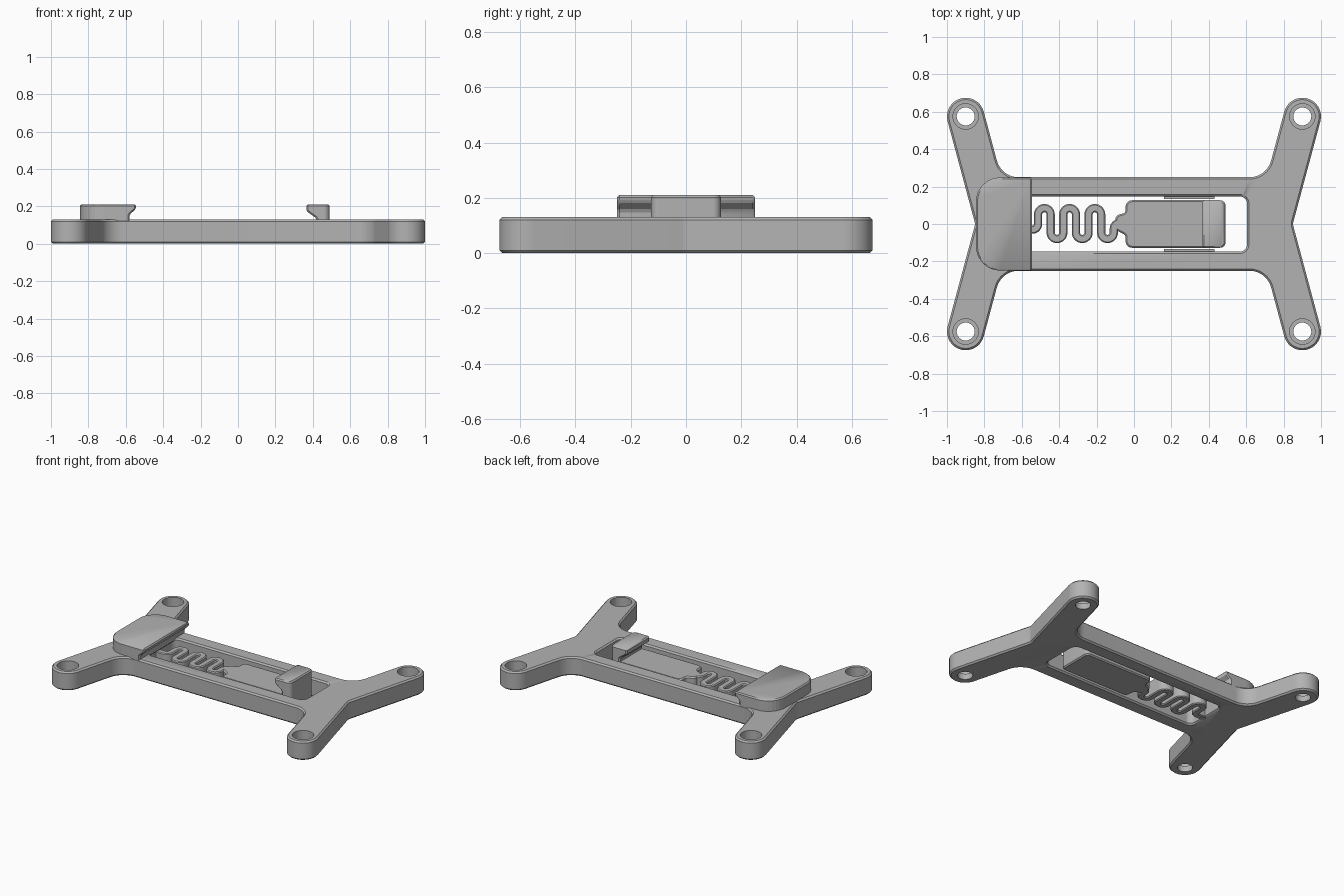
import bpy, bmesh, math
from mathutils import Vector

if "Cube" in bpy.data.objects:
    bpy.data.objects.remove(bpy.data.objects["Cube"])

GREY = (0.45, 0.45, 0.45, 1)
grey = bpy.data.materials.new("plain_grey")
grey.use_nodes = True
grey.diffuse_color = GREY
grey.node_tree.nodes["Principled BSDF"].inputs["Base Color"].default_value = GREY


def fillet(points, closed=True, steps=8):
    """Round each (x, y, radius) corner of a path."""
    out = []
    n = len(points)
    for i, (x, y, r) in enumerate(points):
        p = Vector((x, y))
        if r == 0 or (not closed and i in (0, n - 1)):
            out.append(p)
            continue
        u = (Vector(points[i - 1][:2]) - p).normalized()
        v = (Vector(points[(i + 1) % n][:2]) - p).normalized()
        half = u.angle(v) / 2
        t = r / math.tan(half)
        c = p + (u + v).normalized() * (r / math.sin(half))
        a, b = p + u * t - c, p + v * t - c
        sweep = math.pi - 2 * half
        for k in range(steps + 1):
            f = k / steps
            q = c + (a * math.sin((1 - f) * sweep) + b * math.sin(f * sweep)) / math.sin(sweep)
            if not out or (q - out[-1]).length > 0.0005:
                out.append(q)
    return out


def prism(name, outline, low, high, axis="z"):
    """Extrude an outline along z, or an x-z profile along y."""
    place = (lambda p, h: (p[0], p[1], h)) if axis == "z" else (lambda p, h: (p[0], h, p[1]))
    bm = bmesh.new()
    face = bm.faces.new([bm.verts.new(place(p, low)) for p in outline])
    top = bmesh.ops.extrude_face_region(bm, geom=[face])["geom"]
    shift = Vector(place((0, 0), high - low))
    bmesh.ops.translate(bm, vec=shift, verts=[g for g in top if isinstance(g, bmesh.types.BMVert)])
    bmesh.ops.recalc_face_normals(bm, faces=bm.faces)
    mesh = bpy.data.meshes.new(name)
    bm.to_mesh(mesh)
    bm.free()
    mesh.materials.append(grey)
    ob = bpy.data.objects.new(name, mesh)
    bpy.context.collection.objects.link(ob)
    return ob


def boolean(ob, cutter, operation="DIFFERENCE"):
    mod = ob.modifiers.new("shape", "BOOLEAN")
    mod.object, mod.operation, mod.solver = cutter, operation, "EXACT"
    cutter.hide_render = True
    cutter.hide_set(True)
    cutter.display_type = "WIRE"


def chamfer(ob, width):
    mod = ob.modifiers.new("chamfer", "BEVEL")
    mod.width, mod.segments = width, 1
    mod.limit_method, mod.angle_limit = "ANGLE", math.radians(35)
    mod.use_clamp_overlap = False


def box(x0, x1, y, left, right):
    """Rectangle outline with a corner radius at each end."""
    return fillet([(x0, -y, left), (x1, -y, right), (x1, y, right), (x0, y, left)])


def disc(x, y, r, n=40):
    return [(x + r * math.cos(math.tau * k / n), y + r * math.sin(math.tau * k / n)) for k in range(n)]


# Four-armed frame with a central window
notch = (0.849, 0, 0.05)
arm = [(1.0225, 0.6456, 0.0999), (0.8293, 0.6976, 0.0999), (0.7094, 0.25, 0.12)]
flip = lambda pts, sx, sy: [(x * sx, y * sy, r) for x, y, r in pts]
outline = ([notch] + arm + flip(arm[::-1], -1, 1) + flip([notch], -1, 1)
           + flip(arm, -1, -1) + flip(arm[::-1], 1, -1))
frame = prism("frame", fillet(outline), 0, 0.13)
boolean(frame, prism("window_cutter", box(-0.59, 0.605, 0.148, 0.04, 0.04), -0.1, 0.3))
chamfer(frame, 0.01)

# Stepped screw holes at the arm ends
for sx, xname in ((-1, "right"), (1, "left")):
    for sy, yname in ((-1, "front"), (1, "back")):
        for label, r, low in (("hole", 0.048, -0.1), ("counterbore", 0.068, 0.04)):
            boolean(frame, prism(f"{label}_cutter_{yname}_{xname}",
                                 disc(sx * 0.9, sy * 0.575, r), low, 0.3))

# Fixed catch with an undercut lip
catch = prism("fixed_catch", [(-0.9, 0.11), (-0.58, 0.11), (-0.58, 0.155), (-0.545, 0.187),
                              (-0.545, 0.21), (-0.9, 0.21)], -0.3, 0.3, "y")
boolean(catch, prism("catch_plan", box(-0.845, -0.4, 0.249, 0.13, 0), 0, 0.4), "INTERSECT")
chamfer(catch, 0.008)

# Sliding tongue with a narrow neck
side = [(0.49, 0.127, 0.03), (-0.045, 0.127, 0.035), (-0.045, 0.06, 0.02), (-0.1, 0.045, 0.03)]
tongue = prism("tongue", fillet(side + [(-0.1, -0.03, 0.01), (-0.045, -0.06, 0.02)]
                                + flip(side[1::-1], 1, -1)), 0, 0.11)
chamfer(tongue, 0.008)

# Hook at the end of the tongue
hook = prism("tongue_hook", [(0.42, 0.09), (0.42, 0.135), (0.365, 0.175), (0.365, 0.21),
                             (0.6, 0.21), (0.6, 0.09)], -0.3, 0.3, "y")
boolean(hook, prism("hook_plan", box(0.3, 0.49, 0.127, 0, 0.03), 0, 0.4), "INTERSECT")
chamfer(hook, 0.008)

# Guide ribs beside the tongue
for sy, yname in ((-1, "front"), (1, "back")):
    prism(f"guide_rib_{yname}", [(0.16, sy * 0.134), (0.43, sy * 0.134),
                                 (0.43, sy * 0.16), (0.16, sy * 0.16)], 0.03, 0.09)

# Serpentine spring joining the frame to the tongue
pitch, bend = 0.0675, 0.0337
path = [(-0.61, -0.03, 0), (-0.513, -0.03, 0.03)]
for i in range(6):
    y = 0.085 if i % 2 == 0 else -0.08
    path += [(-0.513 + pitch * i, y, bend), (-0.513 + pitch * (i + 1), y, bend)]
path += [(-0.108, 0.005, 0.03), (-0.05, 0.005, 0)]
line = fillet(path, closed=False)
left, right = [], []
for i, p in enumerate(line):
    d = (line[min(i + 1, len(line) - 1)] - line[max(i - 1, 0)]).normalized() * 0.022
    left.append(p + Vector((-d.y, d.x)))
    right.append(p - Vector((-d.y, d.x)))
spring = prism("spring", left + right[::-1], 0, 0.11)
chamfer(spring, 0.006)

# Smooth the rounded walls, keep the chamfers crisp
for ob in (frame, catch, tongue, hook, spring):
    bpy.ops.object.select_all(action="DESELECT")
    ob.select_set(True)
    bpy.context.view_layer.objects.active = ob
    bpy.ops.object.shade_smooth_by_angle(angle=math.radians(30))
